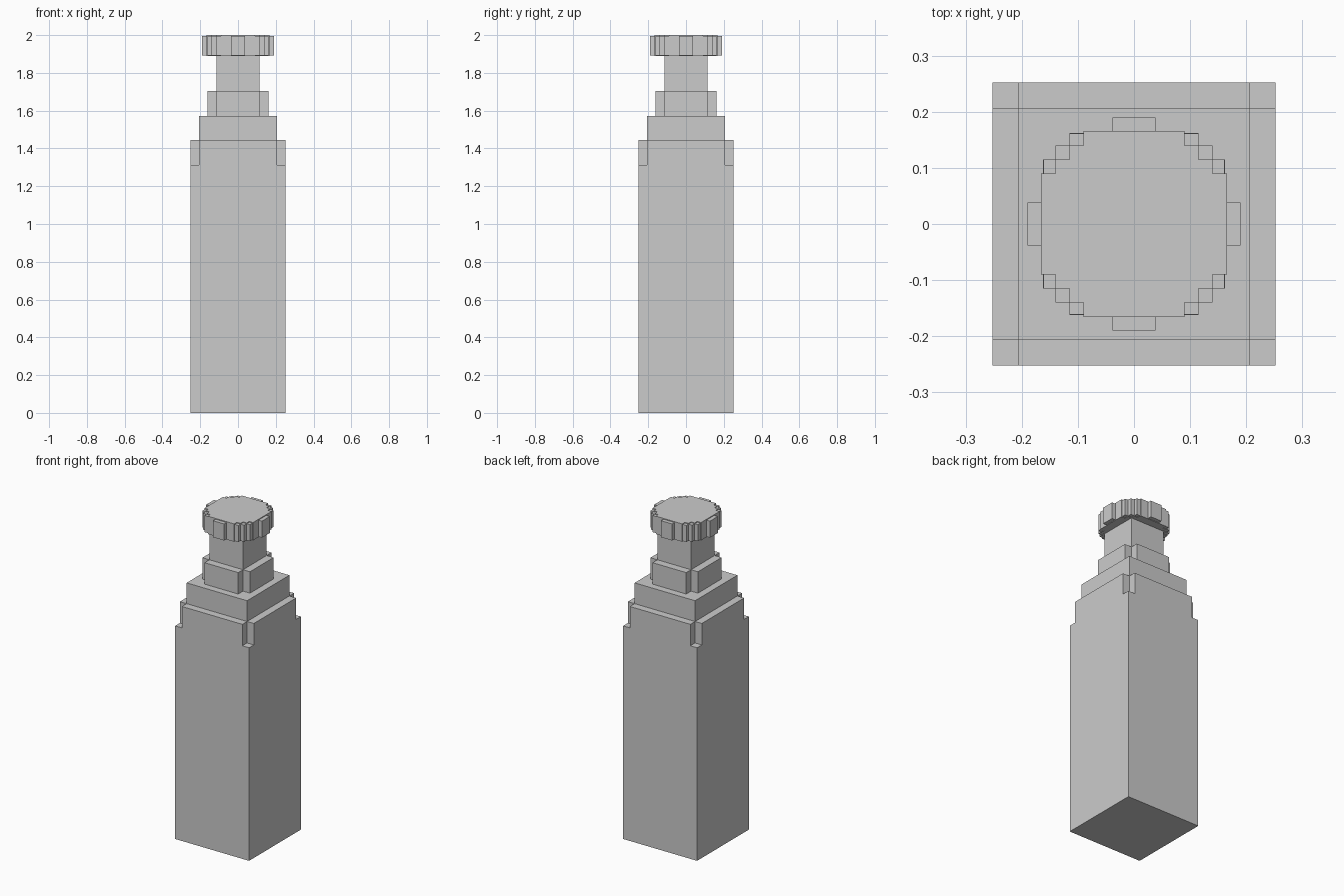
import bpy, bmesh

if "Cube" in bpy.data.objects:
    bpy.data.objects.remove(bpy.data.objects["Cube"])


def prism(name, outlines, z0, z1, bottom=True):
    """Extrude one or more closed 2D outlines from z0 to z1 as one object."""
    bm = bmesh.new()
    for pts in outlines:
        low = [bm.verts.new((x, y, z0)) for x, y in pts]
        high = [bm.verts.new((x, y, z1)) for x, y in pts]
        n = len(pts)
        for i in range(n):
            j = (i + 1) % n
            bm.faces.new((low[i], low[j], high[j], high[i]))
        bm.faces.new(high)
        if bottom:
            bm.faces.new(low[::-1])
    bmesh.ops.recalc_face_normals(bm, faces=bm.faces[:])
    mesh = bpy.data.meshes.new(name)
    bm.to_mesh(mesh)
    bm.free()
    obj = bpy.data.objects.new(name, mesh)
    bpy.context.collection.objects.link(obj)
    return obj


def turn(pts, k):
    """Rotate points by k quarter turns."""
    for _ in range(k):
        pts = [(-y, x) for x, y in pts]
    return pts


def ring(corner):
    """Repeat a corner profile (counter-clockwise) around four quarters."""
    return [p for k in range(4) for p in turn(corner, k)]


def square(h):
    return ring([(h, h)])


def plus(outer, inner):
    return ring([(outer, inner), (inner, inner), (inner, outer)])


def rect(x0, x1, y0, y1):
    return [(x0, y0), (x1, y0), (x1, y1), (x0, y1)]


# Body with notched upper corners
prism("body", [square(0.252)], 0, 1.313)
prism("body_top", [plus(0.252, 0.206)], 1.313, 1.445, bottom=False)

# Shoulder, collar with notched corners, neck
prism("shoulder", [square(0.206)], 1.445, 1.573, bottom=False)
prism("collar", [plus(0.162, 0.115)], 1.573, 1.705, bottom=False)
prism("neck", [square(0.115)], 1.705, 1.891, bottom=False)

# Cap: stepped disc
steps = [(0.166, 0.09), (0.14, 0.09), (0.14, 0.115), (0.115, 0.115),
         (0.115, 0.14), (0.09, 0.14), (0.09, 0.166)]
prism("cap", [ring(steps)], 1.89, 2.0)

# Grip ribs around the cap, slightly shorter than the disc
ribs = [rect(0.166, 0.19, -0.038, 0.038), rect(0.14, 0.161, 0.09, 0.115),
        rect(0.115, 0.14, 0.115, 0.14), rect(0.09, 0.115, 0.14, 0.161)]
prism("cap_ribs", [turn(r, k) for r in ribs for k in range(4)], 1.893, 1.995)
